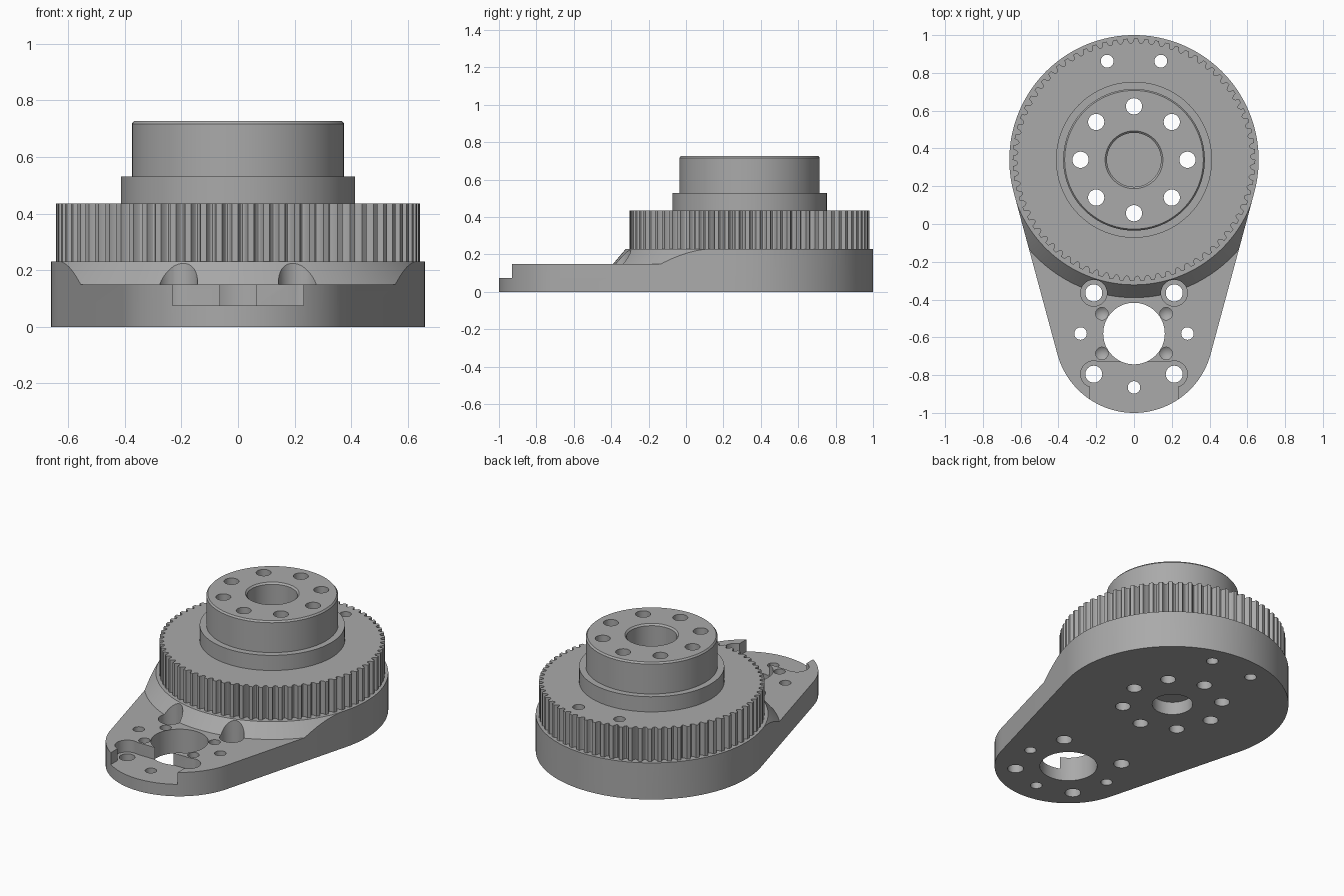
import bpy, bmesh, math

cube = bpy.data.objects.get("Cube")
if cube:
    bpy.data.objects.remove(cube, do_unlink=True)

AXIS_Y = 0.34      # main rotation axis
MOTOR_Y = -0.58    # motor mount axis
FLOOR = 0.075      # depth of the screw recesses

grey = bpy.data.materials.new("plain grey")
grey.use_nodes = True
COLOUR = (0.4, 0.4, 0.4, 1)
grey.diffuse_color = COLOUR
for node in grey.node_tree.nodes:
    if node.type == 'BSDF_PRINCIPLED':
        node.inputs["Base Color"].default_value = COLOUR


def finish(name, bm):
    bmesh.ops.remove_doubles(bm, verts=bm.verts, dist=1e-5)
    bmesh.ops.recalc_face_normals(bm, faces=bm.faces)
    mesh = bpy.data.meshes.new(name)
    bm.to_mesh(mesh)
    bm.free()
    mesh.materials.append(grey)
    obj = bpy.data.objects.new(name, mesh)
    bpy.context.collection.objects.link(obj)
    return obj


def lathe(bm, x, y, profile, segments=48):
    """Add a solid turned from (radius, z) points around a vertical axis."""
    rings = []
    for r, z in profile:
        if r == 0:
            rings.append([bm.verts.new((x, y, z))] * segments)
        else:
            rings.append([bm.verts.new((x + r * math.cos(math.tau * i / segments),
                                        y + r * math.sin(math.tau * i / segments), z))
                          for i in range(segments)])
    for a, b in zip(rings, rings[1:]):
        for i in range(segments):
            j = (i + 1) % segments
            bm.faces.new(list(dict.fromkeys([a[i], a[j], b[j], b[i]])))


def pin(bm, x, y, r, z0, z1, segments=32):
    lathe(bm, x, y, [(0, z0), (r, z0), (r, z1), (0, z1)], segments)


def prism(bm, points, z0, z1):
    low = [bm.verts.new((x, y, z0)) for x, y in points]
    high = [bm.verts.new((x, y, z1)) for x, y in points]
    bm.faces.new(low[::-1])
    bm.faces.new(high)
    n = len(points)
    for i in range(n):
        j = (i + 1) % n
        bm.faces.new((low[i], low[j], high[j], high[i]))


def boolean(obj, cutter, operation='DIFFERENCE'):
    mod = obj.modifiers.new("cut", 'BOOLEAN')
    mod.operation = operation
    mod.solver = 'EXACT'
    mod.object = cutter
    bpy.context.view_layer.objects.active = obj
    bpy.ops.object.modifier_apply(modifier=mod.name)


def arc(cy, r, start, end, n):
    return [(r * math.cos(start + (end - start) * i / n),
             cy + r * math.sin(start + (end - start) * i / n)) for i in range(n + 1)]


# Base: tangent outline round both axes
BIG, SMALL = 0.66, 0.42
tilt = math.asin((BIG - SMALL) / (AXIS_Y - MOTOR_Y))
outline = (arc(AXIS_Y, BIG, -tilt, math.pi + tilt, 80)
           + arc(MOTOR_Y, SMALL, math.pi + tilt, math.tau - tilt, 48))
bm = bmesh.new()
prism(bm, outline, 0, 0.3)
base = finish("base_plate", bm)

# Raised round seat with a sloping edge above the lower arm
bm = bmesh.new()
lathe(bm, 0, AXIS_Y, [(0, -0.1), (2, -0.1), (2, 0.15), (0.73, 0.15),
                      (0.662, 0.23), (0, 0.23)], 128)
envelope = finish("base_envelope", bm)
boolean(base, envelope, 'INTERSECT')

# Toothed belt wheel with rounded grooves
TEETH, TIP, DEPTH = 72, 0.642, 0.026
pitch = math.tau / TEETH
points = []
for k in range(TEETH):
    for s in range(7):
        u = s / 6
        r = TIP - DEPTH * math.sin(math.pi * u) ** 0.6
        a = (k + 0.62 * u) * pitch
        points.append((r * math.cos(a), AXIS_Y + r * math.sin(a)))
bm = bmesh.new()
prism(bm, points, 0.23, 0.435)
gear = finish("belt_wheel", bm)

# Hub with a wider shoulder and chamfered rim
bm = bmesh.new()
lathe(bm, 0, AXIS_Y, [(0, 0.435), (0.413, 0.435), (0.413, 0.53), (0.375, 0.53),
                      (0.375, 0.717), (0.367, 0.727), (0, 0.727)], 96)
hub = finish("hub", bm)

# Through holes
bm = bmesh.new()
pin(bm, 0, AXIS_Y, 0.115, -0.1, 0.9, 64)
for i in range(8):
    a = i * math.pi / 4
    pin(bm, 0.283 * math.cos(a), AXIS_Y + 0.283 * math.sin(a), 0.043, -0.1, 0.9)
pin(bm, 0, MOTOR_Y, 0.163, -0.1, 0.9, 64)
pin(bm, 0, MOTOR_Y - 0.285, 0.033, -0.1, 0.9)
for side in (-1, 1):
    pin(bm, side * 0.142, 0.862, 0.034, -0.1, 0.9)
    pin(bm, side * 0.283, MOTOR_Y, 0.033, -0.1, 0.9)
    for dy in (-0.215, 0.215):
        pin(bm, side * 0.213, MOTOR_Y + dy, 0.045, -0.1, 0.9)
holes = finish("through_holes", bm)

# Screw recesses, drilled dimples and the wide bore with its chamfer
bm = bmesh.new()
for side in (-1, 1):
    for dy in (-0.215, 0.215):
        pin(bm, side * 0.213, MOTOR_Y + dy, 0.07, FLOOR, 0.9)
    for dy in (-0.105, 0.105):
        lathe(bm, side * 0.17, MOTOR_Y + dy, [(0, 0.06), (0.033, 0.085),
                                              (0.033, 0.9), (0, 0.9)], 24)
lathe(bm, 0, AXIS_Y, [(0, 0.08), (0.143, 0.08), (0.143, 0.717), (0.153, 0.727),
                      (0.153, 0.9), (0, 0.9)], 64)
recesses = finish("recesses", bm)

# Open relief at the front of the arm
bm = bmesh.new()
prism(bm, [(-0.232, -1.2), (0.232, -1.2), (0.232, -0.73), (-0.232, -0.73)], FLOOR, 0.9)
relief = finish("front_relief", bm)

for part in (base, gear, hub):
    boolean(part, holes)
    boolean(part, recesses)
boolean(base, relief)

for helper in (envelope, holes, recesses, relief):
    helper.hide_render = True
    bpy.data.objects.remove(helper, do_unlink=True)

for part in (base, gear, hub):
    bpy.ops.object.select_all(action='DESELECT')
    part.select_set(True)
    bpy.context.view_layer.objects.active = part
    bpy.ops.object.shade_smooth_by_angle(angle=math.radians(25))
